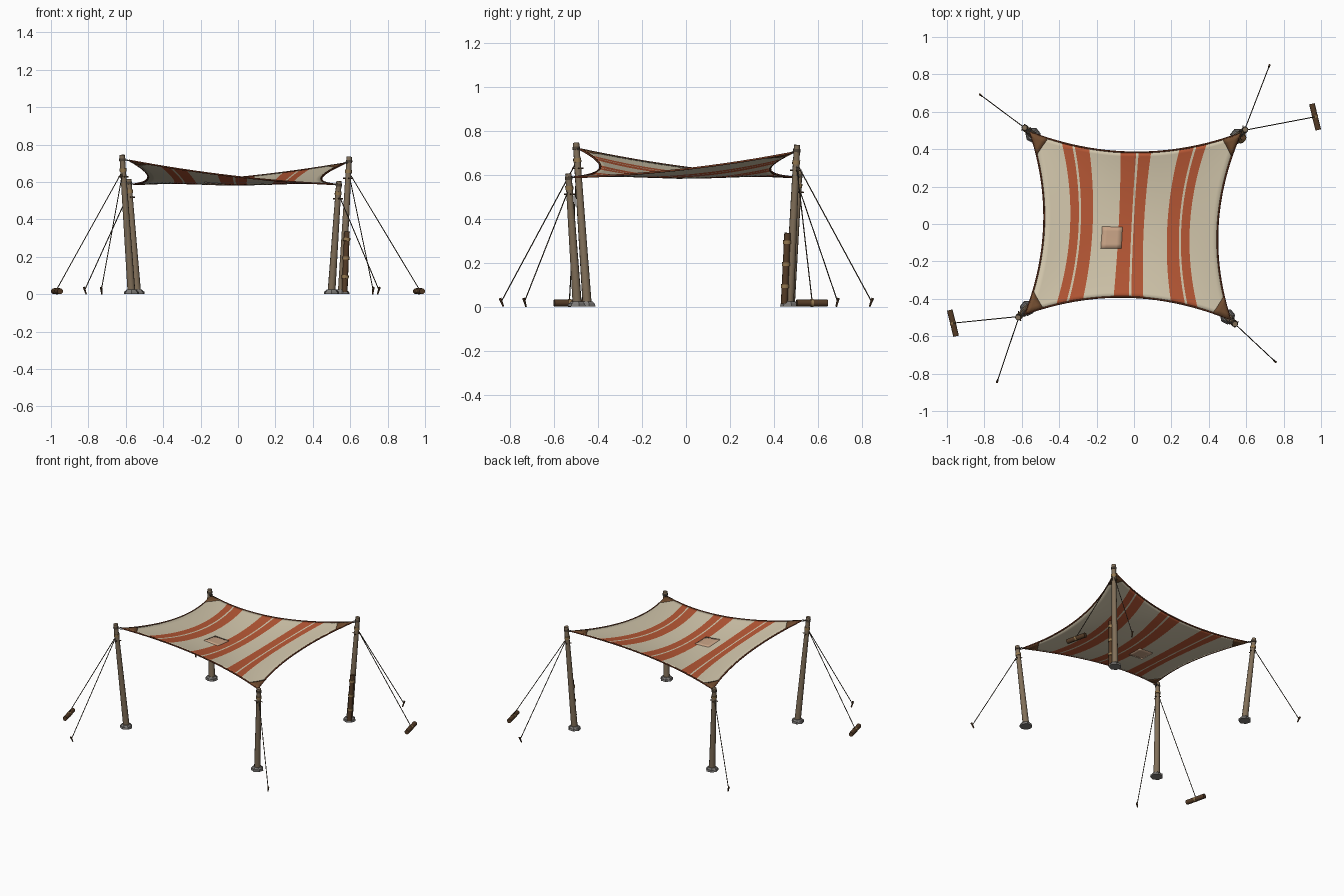
import bpy, bmesh, math
from mathutils import Vector

if "Cube" in bpy.data.objects:
    bpy.data.objects.remove(bpy.data.objects["Cube"])


def material(name, r, g, b):
    m = bpy.data.materials.new(name)
    m.use_nodes = True
    m.diffuse_color = (r, g, b, 1)
    m.node_tree.nodes["Principled BSDF"].inputs["Base Color"].default_value = (r, g, b, 1)
    return m


CREAM = material("cream canvas", 0.66, 0.58, 0.42)
RED = material("rust stripe", 0.48, 0.098, 0.036)
LEATHER = material("brown leather", 0.17, 0.075, 0.03)
WOOD = material("weathered wood", 0.22, 0.16, 0.10)
DARK = material("dark log", 0.09, 0.045, 0.02)
STONE = material("grey stone", 0.21, 0.20, 0.19)
ROPE = material("dark rope", 0.08, 0.06, 0.04)
HEM = material("hem cord", 0.16, 0.04, 0.015)
PATCH = material("tan patch", 0.58, 0.37, 0.24)
LASH = material("lashing cord", 0.30, 0.19, 0.08)


def finish(name, bm, mats, smooth=True):
    mesh = bpy.data.meshes.new(name)
    bmesh.ops.recalc_face_normals(bm, faces=bm.faces)
    bm.to_mesh(mesh)
    bm.free()
    for m in mats:
        mesh.materials.append(m)
    ob = bpy.data.objects.new(name, mesh)
    bpy.context.collection.objects.link(ob)
    if smooth:
        bpy.ops.object.select_all(action='DESELECT')
        ob.select_set(True)
        bpy.context.view_layer.objects.active = ob
        bpy.ops.object.shade_smooth_by_angle(angle=math.radians(40))
    return ob


def rod(name, a, b, r1, r2, mat, sides=10, smooth=True):
    """Tapered cylinder from a to b."""
    a, b = Vector(a), Vector(b)
    d = b - a
    bm = bmesh.new()
    bmesh.ops.create_cone(bm, cap_ends=True, segments=sides, radius1=r1, radius2=r2, depth=d.length)
    turn = d.to_track_quat('Z', 'Y').to_matrix().to_4x4()
    turn.translation = (a + b) / 2
    bm.transform(turn)
    return finish(name, bm, [mat], smooth)


def band(name, a, b, t, r, half, mat):
    """Short collar around the line from a to b at fraction t."""
    a, b = Vector(a), Vector(b)
    c, d = a.lerp(b, t), (b - a).normalized() * half
    rod(name, c - d, c + d, r, r, mat)


def cord(name, points, r, mat):
    cu = bpy.data.curves.new(name, 'CURVE')
    cu.dimensions = '3D'
    cu.bevel_depth, cu.bevel_resolution = r, 1
    cu.use_fill_caps = True
    s = cu.splines.new('POLY')
    s.points.add(len(points) - 1)
    for p, co in zip(s.points, points):
        p.co = (*co, 1)
    cu.materials.append(mat)
    ob = bpy.data.objects.new(name, cu)
    bpy.context.collection.objects.link(ob)


# Sail surface: saddle between four corners, edges bowed inward, sagging middle
FL, FR = Vector((-0.58, -0.48, 0.715)), Vector((0.515, -0.51, 0.588))
BL, BR = Vector((-0.555, 0.49, 0.588)), Vector((0.57, 0.485, 0.70))


def sail_point(u, v):
    p = FL.lerp(FR, u).lerp(BL.lerp(BR, u), v)
    a, b = 4 * u * (1 - u), 4 * v * (1 - v)
    p.x += b * (0.087 * (1 - u) - 0.095 * u)
    p.y += a * 0.105 * (1 - 2 * v)
    p.z -= 0.02 * (a + b) + 0.024 * a * b
    return p


def steps(stops, size):
    out = [stops[0]]
    for a, b in zip(stops, stops[1:]):
        n = max(1, math.ceil((b - a) / size))
        out += [a + (b - a) * i / n for i in range(1, n + 1)]
    return out


def cloth(name, us, vs, mats, rule, thick):
    bm = bmesh.new()
    grid = [[bm.verts.new(sail_point(u, v)) for v in vs] for u in us]
    for i in range(len(us) - 1):
        for j in range(len(vs) - 1):
            f = bm.faces.new((grid[i][j], grid[i + 1][j], grid[i + 1][j + 1], grid[i][j + 1]))
            f.material_index = rule((us[i] + us[i + 1]) / 2)
    ob = finish(name, bm, mats)
    mod = ob.modifiers.new("thickness", 'SOLIDIFY')
    mod.thickness, mod.offset = thick, 0


# Each stripe: start, end, and the thin cream line inside it
stripes = [(0.15, 0.28, 0.205), (0.43, 0.575, 0.51), (0.71, 0.84, 0.785)]
LINE = 0.006
stops = [0]
for s, e, c in stripes:
    stops += [s, c - LINE, c + LINE, e]


def stripe_rule(u):
    return int(any(s < u < e and abs(u - c) > LINE for s, e, c in stripes))


cloth("sail", steps(stops + [1], 0.04), steps([0, 1], 0.03), [CREAM, RED], stripe_rule, 0.004)
cloth("mended_patch", steps([0.335, 0.452], 0.03), steps([0.335, 0.483], 0.03),
      [PATCH], lambda u: 0, 0.0095)

# Hem cord around the four edges
ts = steps([0, 1], 0.04)
loop = ([sail_point(t, 0) for t in ts] + [sail_point(1, t) for t in ts]
        + [sail_point(1 - t, 1) for t in ts] + [sail_point(0, 1 - t) for t in ts])
cord("hem_cord", loop, 0.005, HEM)


def corner_patch(name, cu, cv):
    """Triangular reinforcement following the sail at one corner."""
    n, su, sv = 4, 0.085, 0.125
    bm = bmesh.new()
    g = {(i, j): bm.verts.new(sail_point(abs(cu - su * i / n), abs(cv - sv * j / n)))
         for i in range(n + 1) for j in range(n + 1 - i)}
    for i in range(n):
        for j in range(n - i):
            bm.faces.new((g[i, j], g[i + 1, j], g[i, j + 1]))
            if i + j < n - 1:
                bm.faces.new((g[i + 1, j], g[i + 1, j + 1], g[i, j + 1]))
    ob = finish(name, bm, [LEATHER])
    mod = ob.modifiers.new("thickness", 'SOLIDIFY')
    mod.thickness, mod.offset = 0.009, 0


def ring(name, centre, axis):
    pts = []
    side = axis.cross(Vector((0, 0, 1))).normalized()
    for k in range(13):
        a = k * math.tau / 12
        pts.append(centre + (axis.normalized() * math.cos(a) + side * math.sin(a)) * 0.01)
    cord(name, pts, 0.003, STONE)


# Poles: name, foot, top, sail corner, corner u v, stake, log centre
poles = [
    ("front_right", (-0.57, -0.45), (-0.62, -0.50, 0.745), FL, 0, 0, (-0.73, -0.838), (-0.968, -0.53)),
    ("front_left", (0.50, -0.495), (0.54, -0.535, 0.605), FR, 1, 0, (0.752, -0.733), None),
    ("back_right", (-0.54, 0.475), (-0.585, 0.515, 0.615), BL, 0, 1, (-0.818, 0.688), None),
    ("back_left", (0.555, 0.47), (0.595, 0.505, 0.735), BR, 1, 1, (0.722, 0.842), (0.968, 0.573)),
]

for name, foot, top, corner, cu, cv, stake, log in poles:
    base, top = Vector((*foot, 0.015)), Vector(top)
    rod(name + "_pole", base, top, 0.021, 0.0145, WOOD)
    # Foot stone in two tiers
    rod(name + "_foot_stone", (*foot, 0), (*foot, 0.014), 0.042, 0.04, STONE, 7, False)
    rod(name + "_foot_cap", (*foot, 0.014), (*foot, 0.024), 0.036, 0.028, STONE, 7, False)
    # Sail corner fixing
    corner_patch(name + "_corner_patch", cu, cv)
    hold = base.lerp(top, 0.965)
    away = hold - corner
    ring(name + "_ring", corner + away.normalized() * 0.009, away)
    cord(name + "_tie", [corner + away.normalized() * 0.016, hold], 0.0035, ROPE)
    band(name + "_top_lashing", base, top, 0.965, 0.0175, 0.007, ROPE)
    # Guy rope wraps and crossed cleat pegs
    tie = base.lerp(top, 0.89)
    band(name + "_guy_lashing", base, top, 0.89, 0.0185, 0.009, LASH)
    cleat = base.lerp(top, 0.84)
    for k, ang in enumerate((0.25, 0.25 + math.pi / 2)):
        d = Vector((math.cos(ang), math.sin(ang), 0)) * 0.027
        rod(f"{name}_peg_{k}", cleat - d, cleat + d, 0.0035, 0.0035, DARK, 6)
    # Stake leaning away from the pole
    s = Vector((*stake, 0))
    out = Vector((s.x - top.x, s.y - top.y, 0)).normalized()
    rod(name + "_stake", s - out * 0.008, s + out * 0.008 + Vector((0, 0, 0.038)), 0.004, 0.0065, DARK, 6)
    cord(name + "_stake_guy", [tie, s + Vector((0, 0, 0.026))], 0.0026, ROPE)
    # Buried-log anchor
    if log:
        c = Vector((*log, 0.016))
        half = Vector((-0.017, 0.07, 0))
        rod(name + "_anchor_log", c - half, c + half, 0.016, 0.016, DARK)
        band(name + "_log_lashing", c - half, c + half, 0.5, 0.0175, 0.006, LASH)
        cord(name + "_log_guy", [tie, c + Vector((0, 0, 0.012))], 0.0026, ROPE)

# Splint lashed to one repaired pole
low, high = Vector((0.57, 0.447, 0.012)), Vector((0.583, 0.462, 0.335))
rod("splint", low, high, 0.016, 0.015, DARK)
for k, t in enumerate((0.25, 0.56, 0.87)):
    band(f"splint_lashing_{k}", low, high, t, 0.0195, 0.008, LASH)
